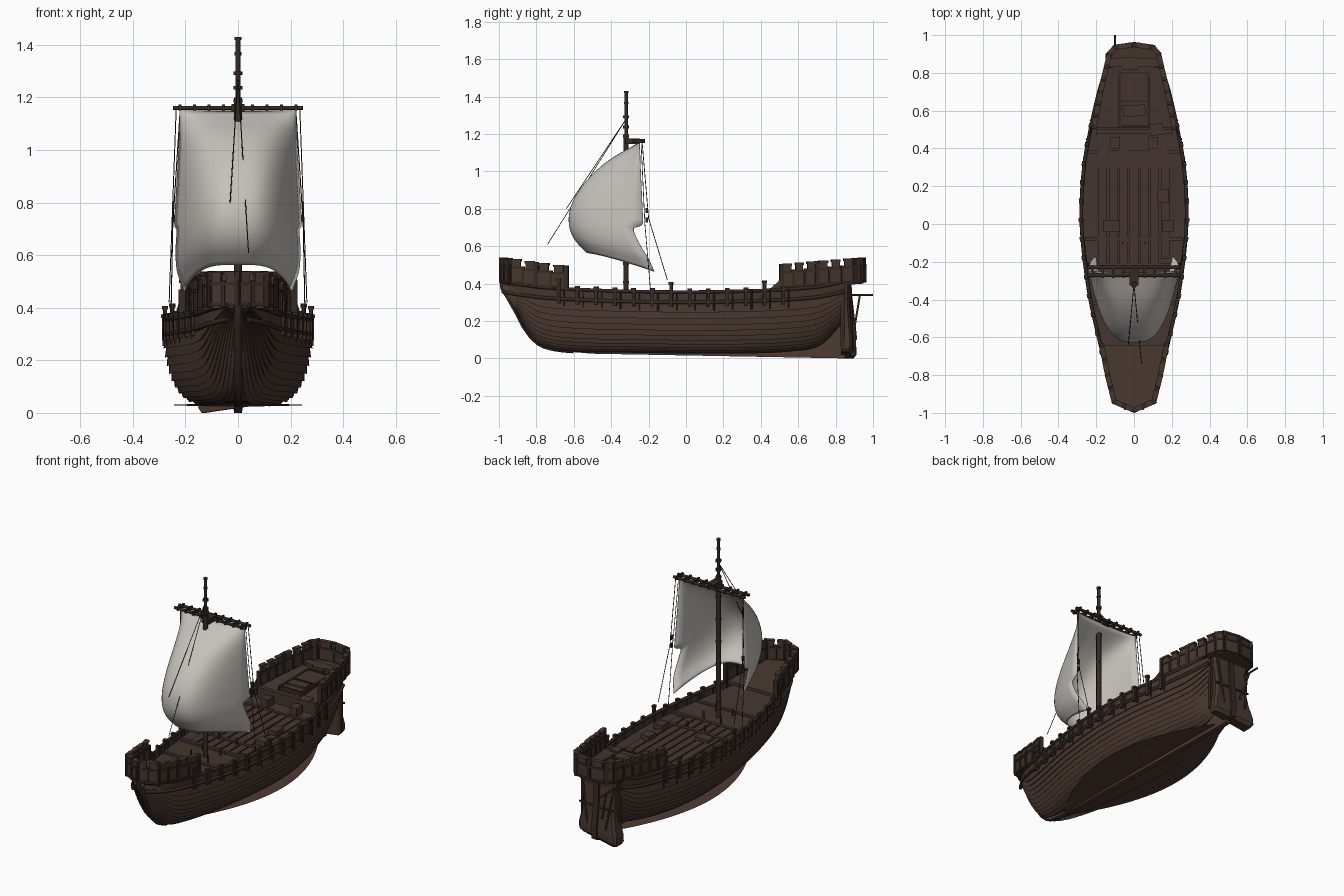
import bpy, bmesh, math, random
from mathutils import Vector, Matrix
random.seed(4)

if "Cube" in bpy.data.objects:
    bpy.data.objects.remove(bpy.data.objects["Cube"])

def material(name, rgb):
    m = bpy.data.materials.new(name)
    m.use_nodes = True
    m.diffuse_color = (*rgb, 1)
    b = m.node_tree.nodes["Principled BSDF"]
    b.inputs["Base Color"].default_value = (*rgb, 1)
    b.inputs["Roughness"].default_value = 0.9
    return m

HULL = material("hull brown", (0.062, 0.037, 0.026))
DECK = material("deck brown", (0.058, 0.036, 0.027))
TRIM = material("dark timber", (0.036, 0.023, 0.017))
KEEL = material("keel brown", (0.075, 0.043, 0.031))
SAIL = material("sail canvas", (0.56, 0.53, 0.49))
ROPE = material("rope", (0.03, 0.022, 0.018))

def make(name, bm, mat, smooth=False):
    bmesh.ops.recalc_face_normals(bm, faces=bm.faces)
    me = bpy.data.meshes.new(name)
    bm.to_mesh(me)
    bm.free()
    me.materials.append(mat)
    for p in me.polygons:
        p.use_smooth = smooth
    ob = bpy.data.objects.new(name, me)
    bpy.context.collection.objects.link(ob)
    return ob

def boxes(name, items, mat):
    """items: (centre, size, turn about z)"""
    bm = bmesh.new()
    for c, s, a in items:
        bmesh.ops.create_cube(bm, size=1, matrix=Matrix.Translation(c)
                              @ Matrix.Rotation(a, 4, 'Z') @ Matrix.Diagonal((*s, 1)))
    return make(name, bm, mat)

def grid(name, rows, mat, smooth=False, closed=False):
    bm = bmesh.new()
    vs = [[bm.verts.new(p) for p in r] for r in rows]
    for a, b in zip(vs, vs[1:]):
        for i in range(len(a) - (0 if closed else 1)):
            j = (i + 1) % len(a)
            bm.faces.new((a[i], a[j], b[j], b[i]))
    if closed:
        bm.faces.new(vs[0])
        bm.faces.new(vs[-1])
    return make(name, bm, mat, smooth)

def extrude(name, pts, shift, mat):
    """Solid from an outline pushed along a vector."""
    bm = bmesh.new()
    f = bm.faces.new([bm.verts.new(p) for p in pts])
    g = bmesh.ops.extrude_face_region(bm, geom=[f])["geom"]
    bmesh.ops.translate(bm, vec=shift, verts=[v for v in g if isinstance(v, bmesh.types.BMVert)])
    return make(name, bm, mat)

def tubes(name, paths, r, mat):
    cu = bpy.data.curves.new(name, 'CURVE')
    cu.dimensions = '3D'
    cu.bevel_depth = r
    cu.bevel_resolution = 1
    cu.use_fill_caps = True
    cu.materials.append(mat)
    for path in paths:
        sp = cu.splines.new('POLY')
        sp.points.add(len(path) - 1)
        for p, q in zip(sp.points, path):
            p.co = (*q, 1)
    ob = bpy.data.objects.new(name, cu)
    bpy.context.collection.objects.link(ob)
    return ob

def interp(xs, ys, x):
    """Smooth curve through the points."""
    x = min(max(x, xs[0]), xs[-1])
    i = max(k for k in range(len(xs) - 1) if xs[k] <= x)
    def slope(k):
        a, b = max(k - 1, 0), min(k + 1, len(xs) - 1)
        return (ys[b] - ys[a]) / (xs[b] - xs[a])
    h = xs[i + 1] - xs[i]
    t = (x - xs[i]) / h
    return ((1 + 2 * t) * (1 - t) ** 2 * ys[i] + t * (1 - t) ** 2 * h * slope(i)
            + t * t * (3 - 2 * t) * ys[i + 1] + t * t * (t - 1) * h * slope(i + 1))

# Hull lines: station, half beam, bottom, sheer, section fullness
ST = [-.98, -.92, -.85, -.77, -.6, -.35, 0, .3, .55, .72, .84]
BEAM = [.04, .085, .12, .145, .187, .24, .278, .265, .22, .18, .14]
LOW = [.38, .28, .15, .075, .045, .04, .035, .035, .045, .08, .2]
TOP = [.41, .40, .39, .38, .37, .36, .355, .36, .37, .385, .41]
FULL = [1, 1, .9, .8, .62, .46, .39, .4, .58, .9, 1.2]
beam = lambda y: interp(ST, BEAM, y)
low = lambda y: interp(ST, LOW, y)
top = lambda y: interp(ST, TOP, y)

def skin(y, u, out):
    a = u * math.pi / 2
    b, h = low(y), top(y) - low(y)
    x = beam(y) * math.sin(a) ** interp(ST, FULL, y) + out * math.sin(a)
    return Vector((x, y, b + h * (1 - math.cos(a)) - out * math.cos(a)))

# Clinker planked hull, each plank stepping out at its lower edge
N, M = 14, 48
ys = [ST[0] + (ST[-1] - ST[0]) * i / M for i in range(M + 1)]
for side, tag in ((1, "left"), (-1, "right")):
    rows = []
    for y in ys:
        r = []
        for k in range(N):
            r += [skin(y, k / N, 0.011 if 0 < k < N - 2 else 0), skin(y, (k + 1) / N, 0)]
        rows.append([(p.x * side, p.y, p.z) for p in r])
    grid("hull_" + tag, rows, HULL)

# Deck and its planks
grid("deck", [[(s * beam(y) * .97, y, top(y) - .045) for s in (-1, 0, 1)] for y in ys], DECK)
planks = [((.055 * i, .1 + random.uniform(-.03, .03), .318), (.046, .62, .01), 0) for i in range(-3, 4)]
planks += [((0, y, .32), (beam(y) * 1.9, .02, .014), 0) for y in (-.42, -.22, -.08, .38)]
boxes("deck_planks", planks, DECK)

# Rails, wale and side timbers
edge = lambda s, dz, o: [(s * (beam(y) + o), y, top(y) + dz) for y in ys]
tubes("rails", [edge(s, d, 0) for s in (-1, 1) for d in (0, -.055)], .010, TRIM)
timbers, pins = [], []
for s in (-1, 1):
    for i in range(13):
        y = -.68 + .1 * i
        x = s * (beam(y) + .004)
        tall = .045 if i in (0, 6, 11) else .012
        a = s * -math.atan((beam(y + .05) - beam(y - .05)) * 10)
        timbers.append(((x, y, top(y) - .04 + tall / 2), (.014, .018, .08 + tall), a))
        timbers.append(((x, y, top(y) + tall), (.02, .024, .014), a))
        pins.append([(x, y + .03, top(y) + .005), (x, y + .03, top(y) - .1)])
boxes("side_timbers", timbers, TRIM)
tubes("side_pins", pins, .005, TRIM)

# Stem, keel and flat bottom plate
stem = [(0, y, low(y) - .005) for y in ys if y < -.6]
tubes("stem", [[(0, -.985, .42)] + stem], .015, TRIM)
keel = [(-.79, .08), (-.74, .045), (-.5, .025), (.85, 0), (.85, .3), (.78, .2), (.7, .1), (.4, .06)]
extrude("keel", [(-.016, y, z) for y, z in keel], (.032, 0, 0), KEEL)
lens = [.25 * math.sin(math.pi * i / 24) ** .8 for i in range(25)]
grid("bottom_plate", [[(s * w, -.62 + 1.4 * i / 24, .036 - .012 * i / 24) for s in (-1, 0, 1)]
                      for i, w in enumerate(lens)], KEEL)

# Stern block, its foot swung a little to the right, with rudder and tiller gear
rows = []
for z, w, yb in ((0, .125, .885), (.02, .138, .9), (.06, .138, .9), (.14, .12, .89),
                 (.24, .11, .88), (.34, .12, .875), (.43, .13, .88)):
    f = max(0, 1 - z / .4)
    ring = [(-w, .83), (-w, yb - .012), (-w + .015, yb), (w - .015, yb), (w, yb - .012), (w, .83)]
    rows.append([(x - .014 * f, y - (.1 * f * x if y > .84 else 0),
                  z + max(0, x + .05) * .2 * f) for x, y in ring])
grid("stern_block", rows, HULL, closed=True)
blade = [(.88, .01), (.905, .02), (.91, .1), (.895, .22), (.885, .4), (.87, .4)]
extrude("rudder", [(-.018, y, z) for y, z in blade], (.036, 0, 0), TRIM)
tubes("tiller_gear", [[(-.1, .86, .34), (-.1, 1.0, .34)], [(-.1, .93, .34), (-.05, .9, .16)],
                      [(-.12, .89, .22), (.12, .88, .22)], [(.1, .88, .38), (.06, .89, .1)],
                      [(-.12, .88, .36), (-.08, .91, .1)]], .006, TRIM)
boxes("stern_posts", [((s * .122, .838, .24), (.02, .022, .36), 0) for s in (-1, 1)], TRIM)

# Castles: plank walls with battlements, rails and posts
def castle(name, half):
    path = half + [(-x, y, z) for x, y, z in reversed(half) if x]
    walls, posts = [], []
    for p, q in zip(path, path[1:]):
        a, b = Vector(p), Vector(q)
        d = b - a
        ang = math.atan2(d.y, d.x)
        n = max(1, round(d.length / .07))
        step = d.length / n
        at = lambda f, h: a + d * f + Vector((0, 0, h))
        for i in range(n):
            f = (i + .5) / n
            walls.append((at(f, .04), (step * 1.04, .016, .085), ang))
            walls.append((at(f, .095), (step * .62, .018, .045), ang))
            walls.append((at(f, .118), (step * .72, .028, .012), ang))
            posts += [(at(f, h), (step * 1.05, .026, .013), ang) for h in (0, .078)]
        for i in range(n + 1):
            posts.append((at(i / n, .04), (.013, .028, .1), ang))
        posts.append((at(0, .06), (.024, .024, .13), ang))
    boxes(name + "_walls", walls, HULL)
    boxes(name + "_posts", posts, TRIM)
    extrude(name + "_floor", [(x, y, z + .005) for x, y, z in path], (0, 0, -.02), DECK)
castle("bow_castle", [(.172, -.64, .372), (.14, -.8, .39), (.105, -.94, .412), (0, -.985, .415)])
castle("stern_castle", [(.212, .51, .38), (.177, .7, .396), (.13, .9, .412), (.1, .935, .415), (0, .95, .415)])

# Rising bulwarks running up to the castles
for s, tag in ((1, "left"), (-1, "right")):
    grid("bulwark_" + tag, [[(s * (beam(y) + .002), y, top(y) - .01), (s * (beam(y) - h * .1), y, top(y) + h)]
                            for y, h in ((.42, 0), (.46, .015), (.49, .04), (.52, .085))], HULL)

# Deck fittings: hatches, crates, beams
fit = [((0, .66, .4), (.15, .28, .02), 0), ((0, .6, .412), (.12, .06, .015), .05),
       ((-.02, .85, .42), (.08, .07, .02), 0), ((.12, .5, .375), (.07, .06, .04), .1),
       ((.155, .15, .335), (.06, .07, .03), 0), ((-.12, -.01, .33), (.09, .06, .025), 0),
       ((.18, -.01, .335), (.06, .06, .03), 0), ((0, .49, .355), (.4, .025, .07), 0),
       ((-.1, .43, .345), (.05, .06, .05), 0), ((.1, .43, .345), (.05, .06, .05), 0)]
boxes("deck_fittings", fit, DECK)
boxes("hatch_frame", [((s * .075, .66, .403), (.012, .3, .025), 0) for s in (-1, 1)]
      + [((0, y, .404), (.16, .012, .025), 0) for y in (.52, .65, .8)], TRIM)
tubes("deck_pins", [[(x, y, .31), (x, y, .36)] for x in (-.06, .06) for y in (-.38, -.26, -.1)], .006, TRIM)

# Mast with rings
MY = -.32
tubes("mast_lower", [[(0, MY, .3), (0, MY, 1.2)]], .016, TRIM)
tubes("mast_upper", [[(0, MY, 1.2), (0, MY, 1.43)]], .010, TRIM)
tubes("mast_rings", [[(0, MY, z), (0, MY, z + .014)] for z in
                     (.4, .5, .64, .78, .92, 1.06, 1.18, 1.23, 1.285)], .018, TRIM)
tubes("mast_knobs", [[(0, MY, z), (0, MY, z + .012)] for z in (1.36, 1.418)], .013, TRIM)

# Yard: paired spars joined by cross pieces
tubes("yard_spars", [[(-.247, y, 1.16), (.247, y, 1.16)] for y in (-.23, -.272)], .009, TRIM)
boxes("yard_ties", [((-.22 + .055 * i, -.252, 1.162), (.012, .068, .022), 0) for i in range(9)]
      + [((0, -.285, 1.16), (.05, .08, .03), 0)], TRIM)

# Billowing square sail, its side edges torn below the middle
HT = [0, .15, .3, .45, .6, .75, .88, 1]
BELLY = [-.26, -.41, -.51, -.58, -.62, -.625, -.595, -.53]
EDGE = [-.25, -.245, -.24, -.235, -.23, -.225, -.205, -.17]
WIDE = [.222, .225, .23, .236, .242, .245, .235, .205]
rows = []
for i in range(41):
    t = i / 40
    tear = .05 * (.9 - t) / .22 * min(1, (t - .64) / .04) if .64 < t < .9 else 0
    r = []
    for j in range(33):
        s = (j / 16 - 1) * (1 - tear)
        k = 1 - abs(s) ** 3
        e, c = interp(HT, EDGE, t), interp(HT, BELLY, t)
        r.append((s * interp(HT, WIDE, t), e + (c - e) * k, 1.15 - t * (.587 + .1 * abs(s) ** 3.8)))
    rows.append(r)
sail = grid("sail", rows, SAIL, True)
sail.modifiers.new("thickness", 'SOLIDIFY').thickness = .004

# Rigging
lines = [[(0, MY, 1.28), (.04, -.74, .61)], [(0, MY, 1.28), (-.03, -.64, .8)]]
for s in (-1, 1):
    lines += [[(s * .235, -.235, 1.16), (s * .25, -.2, .75), (s * .262, -.1, .42)],
              [(s * .22, -.24, 1.15), (s * .248, -.22, .72), (s * .255, -.19, .37)]]
tubes("rigging", lines, .002, ROPE)
boxes("pulley_blocks", [((s * .246, -.21, z), (.01, .014, .026), 0) for s in (-1, 1) for z in (.74, .79)], TRIM)
